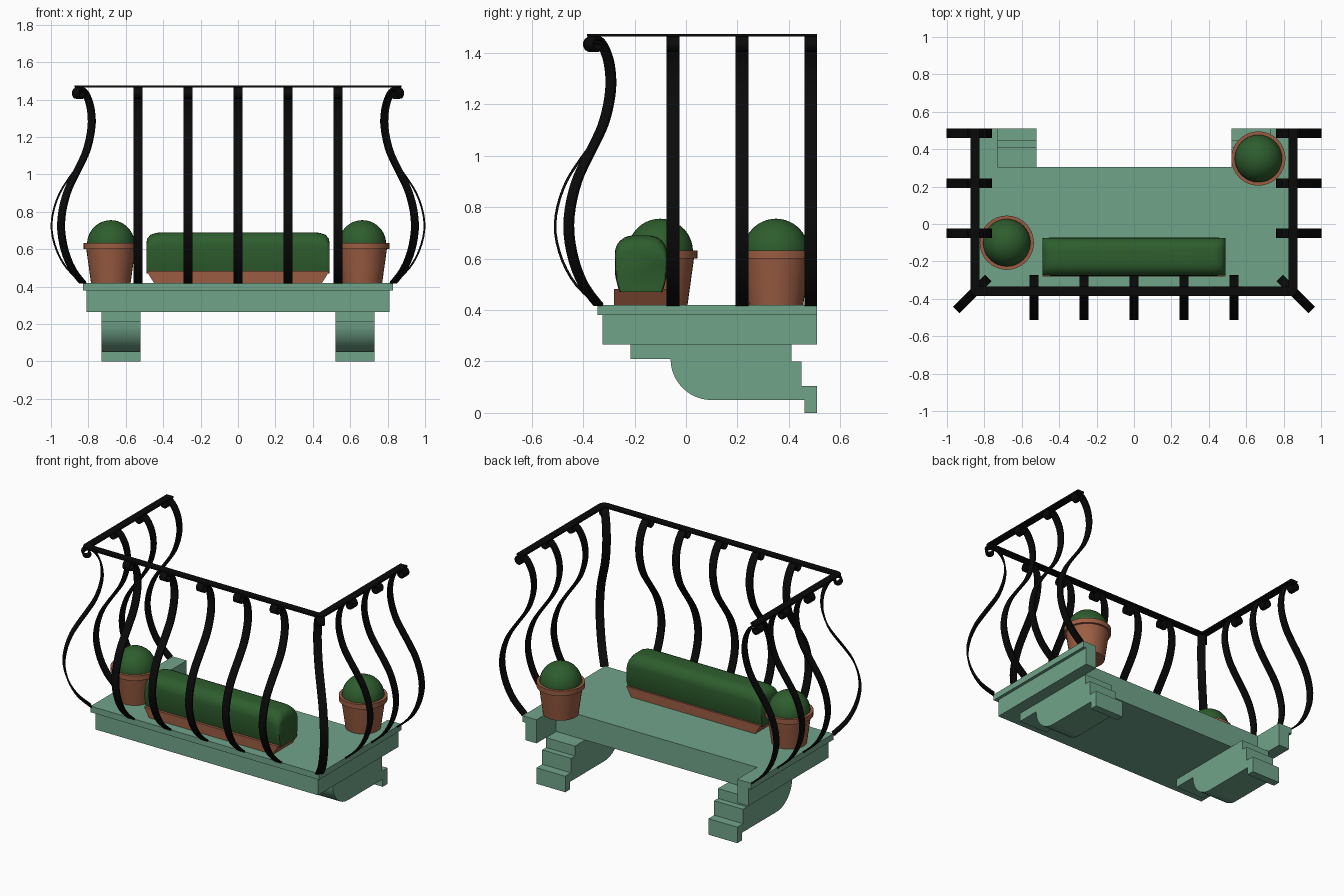
import bpy, bmesh, math
from mathutils import Vector

if "Cube" in bpy.data.objects:
    bpy.data.objects.remove(bpy.data.objects["Cube"])


def material(name, rgb):
    m = bpy.data.materials.new(name)
    m.diffuse_color = (*rgb, 1)
    m.use_nodes = True
    m.node_tree.nodes["Principled BSDF"].inputs["Base Color"].default_value = m.diffuse_color
    return m


STONE = material("sage_green_stone", (0.165, 0.37, 0.255))
IRON = material("black_iron", (0.003, 0.003, 0.003))
CLAY = material("terracotta", (0.33, 0.11, 0.055))
LEAF = material("leaf_green", (0.027, 0.11, 0.027))


def finish(bm, name, mat, smooth=None):
    bmesh.ops.recalc_face_normals(bm, faces=bm.faces)
    me = bpy.data.meshes.new(name)
    bm.to_mesh(me)
    bm.free()
    me.materials.append(mat)
    if smooth:
        for p in me.polygons:
            p.use_smooth = True
        me.set_sharp_from_angle(angle=math.radians(smooth))
    ob = bpy.data.objects.new(name, me)
    bpy.context.collection.objects.link(ob)
    return ob


def prism(name, pts, offset, mat, smooth=None):
    """Extrude a closed 3D outline along offset."""
    bm = bmesh.new()
    face = bm.faces.new([bm.verts.new(p) for p in pts])
    ext = bmesh.ops.extrude_face_region(bm, geom=[face], use_keep_orig=True)
    moved = [v for v in ext["geom"] if isinstance(v, bmesh.types.BMVert)]
    bmesh.ops.translate(bm, verts=moved, vec=offset)
    return finish(bm, name, mat, smooth)


def loft(name, rings, mat, smooth=None):
    """Skin a row of equal rings and cap both ends."""
    bm = bmesh.new()
    rows = [[bm.verts.new(p) for p in r] for r in rings]
    n = len(rows[0])
    for a, b in zip(rows, rows[1:]):
        for i in range(n):
            j = (i + 1) % n
            bm.faces.new((a[i], a[j], b[j], b[i]))
    bm.faces.new(rows[0])
    bm.faces.new(rows[-1])
    return finish(bm, name, mat, smooth)


def arc(cx, cy, r, a0, a1, n):
    return [(cx + r * math.cos(math.radians(a0 + (a1 - a0) * i / n)),
             cy + r * math.sin(math.radians(a0 + (a1 - a0) * i / n))) for i in range(n + 1)]


# Floor: two stepped layers, notched at the back
for name, hx, front, z0, z1 in (("floor_lip", 0.83, -0.345, 0.38, 0.42),
                                ("floor_slab", 0.81, -0.325, 0.265, 0.38)):
    half = [(hx, front), (hx, 0.51), (0.73, 0.51), (0.73, 0.305)]
    outline = half + [(-x, y) for x, y in reversed(half)]
    prism(name, [(x, y, z0) for x, y in outline], (0, 0, z1 - z0), STONE)

# Two brackets under the floor
bracket = ([(-0.215, 0.265), (-0.215, 0.21), (-0.06, 0.21)]
           + arc(0.10, 0.21, 0.16, 180, 270, 12)[1:]
           + [(0.46, 0.05), (0.46, 0), (0.51, 0), (0.51, 0.105), (0.45, 0.105),
              (0.45, 0.20), (0.41, 0.20), (0.41, 0.265)])
for side, x in (("left", -0.73), ("right", 0.52)):
    prism(side + "_bracket", [(x, y, z) for y, z in bracket], (0.21, 0, 0), STONE, 30)

# Top rail: flat U-shaped bar with rounded front corners
outer = [(0.875, 0.51)] + arc(0.835, -0.345, 0.04, 0, -90, 5)
inner = [(0.825, 0.51), (0.825, -0.335)]
ring = (outer + [(-x, y) for x, y in reversed(outer)]
        + [(-x, y) for x, y in inner] + list(reversed(inner)))
prism("top_rail", [(x, y, 1.463) for x, y in ring], (0, 0, 0.011), IRON)

# Baluster profile (outward distance, height), ending in a small scroll
PROFILE = ([(0, 0.42), (0.08, 0.495), (0.135, 0.59), (0.163, 0.70), (0.155, 0.80),
            (0.12, 0.90), (0.07, 0.98), (0.02, 1.05), (-0.025, 1.12), (-0.055, 1.20),
            (-0.068, 1.28), (-0.058, 1.36), (-0.03, 1.42), (0, 1.452)]
           + [(0.025 + r * math.cos(math.radians(a)), 1.432 + r * math.sin(math.radians(a)))
              for a, r in ((90, 0.027), (45, 0.027), (0, 0.026), (-45, 0.025),
                           (-90, 0.023), (-135, 0.021), (-180, 0.018), (-225, 0.015))])


def spline(pts, steps):
    """Catmull-Rom curve through the points."""
    p = [Vector(q) for q in (pts[0], *pts, pts[-1])]
    out = []
    for a, b, c, d in zip(p, p[1:], p[2:], p[3:]):
        for i in range(steps):
            t = i / steps
            out.append(0.5 * (2 * b + (c - a) * t + (2 * a - 5 * b + 4 * c - d) * t * t
                              + (3 * b - a - 3 * c + d) * t ** 3))
    return out + [p[-1]]


CURVE = spline(PROFILE, 3)


def baluster(name, x, y, angle):
    """Flat bar bent along the profile, leaning outward towards angle."""
    out = Vector((math.cos(angle), math.sin(angle), 0))
    across = Vector((-out.y, out.x, 0)) * 0.025
    rings = []
    for i, p in enumerate(CURVE):
        t = (CURVE[min(i + 1, len(CURVE) - 1)] - CURVE[max(i - 1, 0)]).normalized()
        n = Vector((-t.y, t.x)) * 0.005
        a, b = [Vector((x, y, 0)) + out * q.x + Vector((0, 0, q.y)) for q in (p - n, p + n)]
        rings.append([a - across, a + across, b + across, b - across])
    loft(name, rings, IRON, 35)


for i in range(5):
    baluster(f"front_baluster_{i + 1}", (i - 2) * 0.2675, -0.345, -math.pi / 2)
for side, s in (("left", -1), ("right", 1)):
    baluster(side + "_corner_baluster", s * 0.83, -0.34, -math.pi / 2 + s * math.pi / 4)
    for i in range(3):
        baluster(f"{side}_side_baluster_{i + 1}", s * 0.833, -0.05 + i * 0.2675,
                 0 if s > 0 else math.pi)


def lathe(name, x, y, prof, mat, n=32):
    rings = [[(x + r * math.cos(2 * math.pi * k / n), y + r * math.sin(2 * math.pi * k / n), z)
              for k in range(n)] for r, z in prof]
    loft(name, rings, mat, 35)


# Flower pots with ball-shaped bushes
for side, x, y in (("left", -0.68, -0.10), ("right", 0.665, 0.35)):
    lathe(side + "_pot", x, y, [(0.106, 0.42), (0.131, 0.60), (0.145, 0.60), (0.145, 0.632),
                                (0.125, 0.632), (0.122, 0.61)], CLAY)
    dome = [(0.127 * math.cos(a), 0.628 + 0.127 * math.sin(a))
            for a in [math.radians(-5 + 94 * i / 12) for i in range(13)]]
    lathe(side + "_bush", x, y, dome, LEAF)

# Long planter box, tapering at the ends
prism("planter_box", [(-0.45, -0.28, 0.42), (0.45, -0.28, 0.42),
                      (0.488, -0.28, 0.482), (-0.488, -0.28, 0.482)], (0, 0.205, 0), CLAY)

# Clipped hedge: rounded cross-section with rounded ends
section = ([(-0.085, 0.47), (-0.10, 0.53)] + arc(-0.032, 0.62, 0.07, 180, 90, 6)
           + arc(0.032, 0.62, 0.07, 90, 0, 6) + [(0.10, 0.53), (0.085, 0.47)])
ends = [(0.49, 0.93, 0.74), (0.485, 0.97, 0.85), (0.468, 0.99, 0.94), (0.44, 1, 0.985), (0.41, 1, 1)]
stations = [(-x, a, b) for x, a, b in ends] + list(reversed(ends))
loft("hedge", [[(x, -0.175 + y * a, 0.47 + (z - 0.47) * b) for y, z in section]
               for x, a, b in stations], LEAF, 50)
